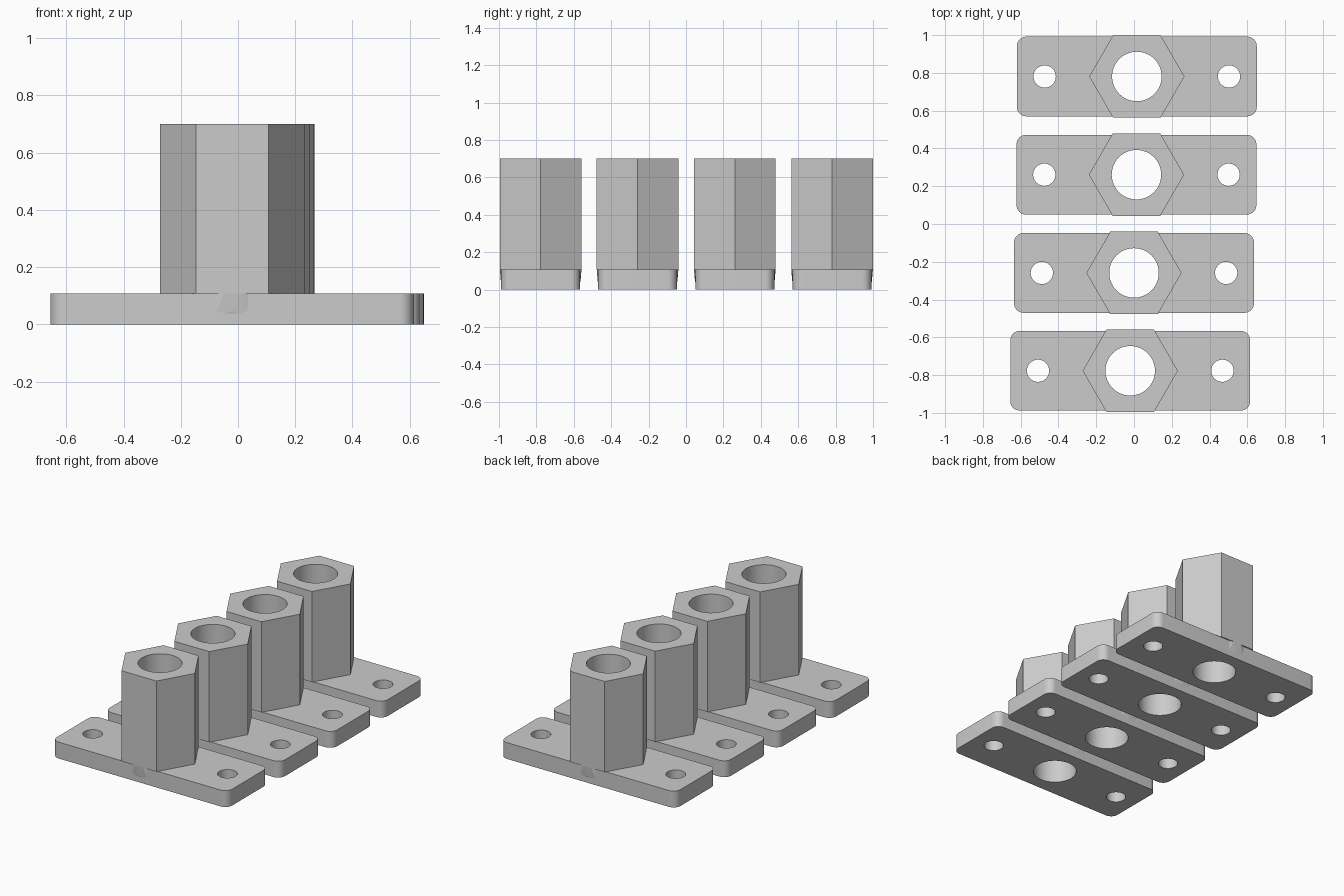
import bpy, bmesh, math

if "Cube" in bpy.data.objects:
    bpy.data.objects.remove(bpy.data.objects["Cube"])

grey = bpy.data.materials.new("plain grey")
grey.diffuse_color = (0.6, 0.6, 0.6, 1)
grey.use_nodes = True
grey.node_tree.nodes["Principled BSDF"].inputs["Base Color"].default_value = grey.diffuse_color

PLATE_Z, TOP_Z = 0.107, 0.70
HALF_X, HALF_Y = 0.635, 0.211
BORE, SCREW, SCREW_X = 0.131, 0.059, 0.488
HEX_R = 0.252


def circle(r, cx=0.0, n=48):
    return [(cx + r * math.cos(2 * math.pi * i / n), r * math.sin(2 * math.pi * i / n))
            for i in range(n)]


def rounded(corners, r, steps):
    """Outline made of arcs of radius r around each inset corner of a convex shape."""
    n = len(corners)
    turn = 2 * math.pi / n
    pts = []
    for i, (x, y, a) in enumerate(corners):
        for s in range(steps + 1):
            t = a + turn * (s / steps - 0.5)
            pts.append((x + r * math.cos(t), y + r * math.sin(t)))
    return pts


def extrude_outline(name, outlines, z0, z1):
    """Solid from a flat outline; further outlines become through holes."""
    cu = bpy.data.curves.new(name, 'CURVE')
    cu.dimensions, cu.fill_mode, cu.extrude = '2D', 'BOTH', (z1 - z0) / 2
    for pts in outlines:
        sp = cu.splines.new('POLY')
        sp.points.add(len(pts) - 1)
        for p, (x, y) in zip(sp.points, pts):
            p.co = (x, y, 0, 1)
        sp.use_cyclic_u = True
    tmp = bpy.data.objects.new(name + "_outline", cu)
    bpy.context.collection.objects.link(tmp)
    bpy.context.view_layer.update()
    dg = bpy.context.evaluated_depsgraph_get()
    mesh = bpy.data.meshes.new_from_object(tmp.evaluated_get(dg))
    bpy.data.objects.remove(tmp)
    bm = bmesh.new()
    bm.from_mesh(mesh)
    bmesh.ops.remove_doubles(bm, verts=bm.verts, dist=1e-5)
    bmesh.ops.translate(bm, verts=bm.verts, vec=(0, 0, (z0 + z1) / 2))
    bmesh.ops.recalc_face_normals(bm, faces=bm.faces)
    bm.to_mesh(mesh)
    bm.free()
    return mesh


def gusset_mesh():
    """Small sloped fillets under the two overhanging flats of the hex tower."""
    bm = bmesh.new()
    flat = HEX_R * math.sqrt(3) / 2
    for s in (-1, 1):
        top = [(-0.055, HALF_Y), (-0.03, flat), (0.03, flat), (0.055, HALF_Y)]
        vs = [bm.verts.new((x, s * y, PLATE_Z)) for x, y in top]
        vs += [bm.verts.new((x, s * (HALF_Y - 0.002), 0.03)) for x in (-0.06, 0.06)]
        vs.append(bm.verts.new((0, s * (HALF_Y + 0.002), 0.045)))
        bmesh.ops.convex_hull(bm, input=vs)
    bmesh.ops.recalc_face_normals(bm, faces=bm.faces)
    mesh = bpy.data.meshes.new("gusset")
    bm.to_mesh(mesh)
    bm.free()
    return mesh


# Base plate outline with rounded corners
r = 0.05
cx, cy = HALF_X - r, HALF_Y - r
plate_outline = rounded([(cx, cy, math.pi / 4), (-cx, cy, 3 * math.pi / 4),
                         (-cx, -cy, 5 * math.pi / 4), (cx, -cy, 7 * math.pi / 4)], r, 8)

# Hexagonal tower outline with points on x
hex_outline = [(HEX_R * math.cos(i * math.pi / 3), HEX_R * math.sin(i * math.pi / 3))
               for i in range(6)]

parts = {
    "base_plate": extrude_outline("base_plate", [plate_outline, circle(BORE),
                                  circle(SCREW, SCREW_X, 32), circle(SCREW, -SCREW_X, 32)],
                                  0, PLATE_Z),
    "hex_tower": extrude_outline("hex_tower", [hex_outline, circle(BORE)], PLATE_Z, TOP_Z),
    "gusset": gusset_mesh(),
}
for mesh in parts.values():
    mesh.materials.clear()
    mesh.materials.append(grey)

# Row of four brackets, slightly staggered
for i, (x, y) in enumerate([(-0.02, -0.777), (0.0, -0.259), (0.013, 0.261), (0.015, 0.781)]):
    for name, mesh in parts.items():
        ob = bpy.data.objects.new(f"{name}_{i + 1}", mesh)
        ob.location = (x, y, 0)
        bpy.context.collection.objects.link(ob)
        bpy.ops.object.select_all(action='DESELECT')
        ob.select_set(True)
        bpy.context.view_layer.objects.active = ob
        if i == 0 and name != "gusset":
            bpy.ops.object.shade_smooth_by_angle(angle=math.radians(30))
